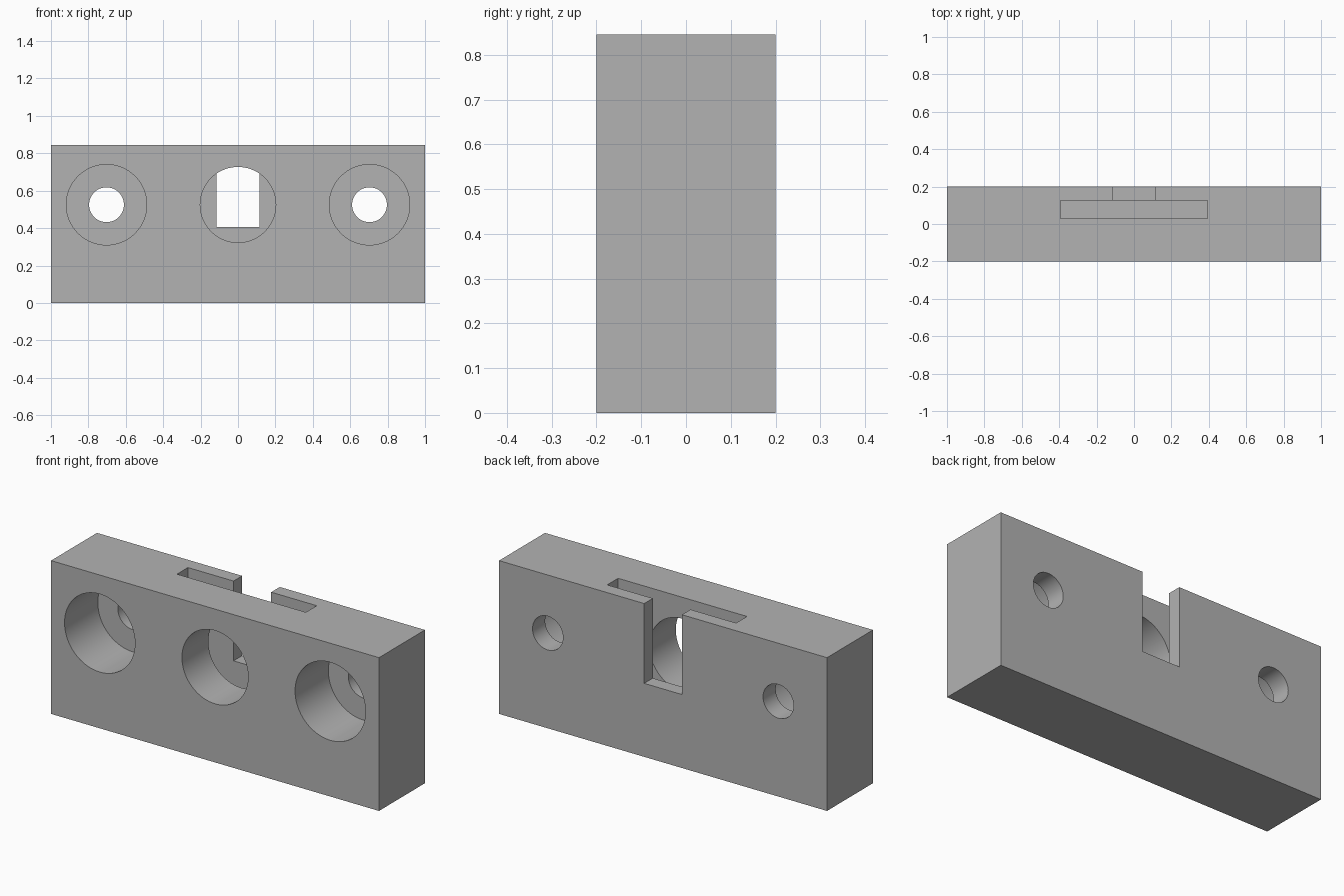
import bpy
import math

cube = bpy.data.objects.get("Cube")
if cube:
    bpy.data.objects.remove(cube, do_unlink=True)

HEIGHT = 0.845
DEPTH = 0.4
HOLE_Z = 0.525

grey = bpy.data.materials.new("plain grey")
grey.use_nodes = True
colour = (0.45, 0.45, 0.45, 1)
grey.diffuse_color = colour
grey.node_tree.nodes["Principled BSDF"].inputs["Base Color"].default_value = colour


def box(name, low, high):
    """Box between two opposite corners."""
    centre = [(a + b) / 2 for a, b in zip(low, high)]
    bpy.ops.mesh.primitive_cube_add(size=1, location=centre)
    ob = bpy.context.object
    ob.name = name
    ob.scale = [b - a for a, b in zip(low, high)]
    bpy.ops.object.transform_apply(location=True, rotation=False, scale=True)
    ob.data.materials.append(grey)
    return ob


def bore(name, x, radius, y0, y1):
    """Cylinder running front to back."""
    bpy.ops.mesh.primitive_cylinder_add(
        vertices=96, radius=radius, depth=y1 - y0,
        location=(x, (y0 + y1) / 2, HOLE_Z), rotation=(math.pi / 2, 0, 0))
    ob = bpy.context.object
    ob.name = name
    ob.data.materials.append(grey)
    return ob


back = DEPTH / 2
block = box("mounting_block", (-1, -back, 0), (1, back, HEIGHT))

# T-shaped slot, open at the top and at the back
cutters = [
    box("wide_slot_cutter", (-0.393, 0.03, 0.13), (0.393, 0.125, 1)),
    box("narrow_slot_cutter", (-0.115, 0.1, 0.405), (0.115, 0.3, 1)),
    bore("centre_bore_cutter", 0, 0.202, -0.3, 0.08),
]

# Counterbored screw holes on both sides
for side, x in (("left", 0.703), ("right", -0.703)):
    cutters.append(bore(side + "_counterbore_cutter", x, 0.215, -0.3, 0.09))
    cutters.append(bore(side + "_screw_hole_cutter", x, 0.093, 0, 0.3))

# Cut every opening, then drop the cutters
bpy.ops.object.select_all(action='DESELECT')
bpy.context.view_layer.objects.active = block
block.select_set(True)
for cutter in cutters:
    cutter.hide_render = True
    mod = block.modifiers.new(cutter.name, 'BOOLEAN')
    mod.operation = 'DIFFERENCE'
    mod.solver = 'EXACT'
    mod.object = cutter
    bpy.ops.object.modifier_apply(modifier=mod.name)
    bpy.data.objects.remove(cutter, do_unlink=True)

bpy.ops.object.shade_smooth_by_angle(angle=math.radians(30))
